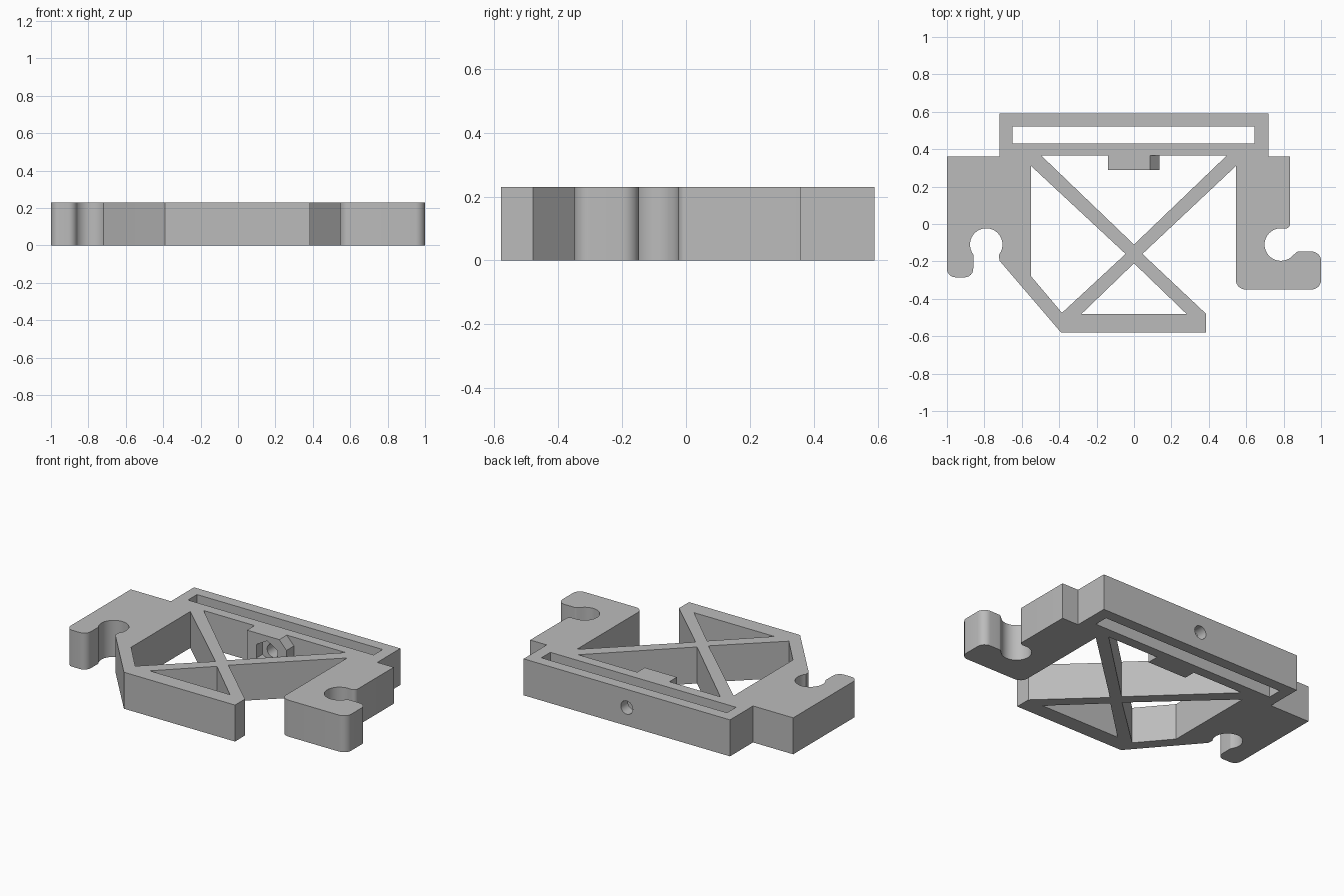
import bpy, bmesh
from math import sin, cos, pi, radians
from mathutils import Vector, Matrix

HEIGHT = 0.23

cube = bpy.data.objects.get("Cube")
if cube:
    bpy.data.objects.remove(cube, do_unlink=True)

grey = bpy.data.materials.new("plain grey")
grey.use_nodes = True
grey.diffuse_color = (0.5, 0.5, 0.5, 1)
grey.node_tree.nodes["Principled BSDF"].inputs["Base Color"].default_value = (0.5, 0.5, 0.5, 1)


def arc(cx, cy, r, start, end, steps=24):
    """Points on a circular arc, angles in degrees."""
    angles = [radians(start + (end - start) * i / steps) for i in range(steps + 1)]
    return [(cx + r * cos(a), cy + r * sin(a)) for a in angles]


def rounded(points, steps=6):
    """Replace each (x, y, radius) corner by a smooth fillet."""
    result = []
    for i, p in enumerate(points):
        c = Vector(p[:2])
        if len(p) == 2:
            result.append(c)
            continue
        to_prev = (Vector(points[i - 1][:2]) - c).normalized()
        to_next = (Vector(points[(i + 1) % len(points)][:2]) - c).normalized()
        half = to_prev.angle(to_next) / 2
        reach = p[2] / sin(half)
        centre = c + (to_prev + to_next).normalized() * reach
        a = c + to_prev * (reach * cos(half)) - centre
        b = c + to_next * (reach * cos(half)) - centre
        for s in range(steps + 1):
            result.append(centre + a.lerp(b, s / steps).normalized() * p[2])
    return result


def prism(name, points, low, high, matrix=Matrix()):
    """Extrude an outline from low to high along z, then place it."""
    bm = bmesh.new()
    face = bm.faces.new([bm.verts.new((p[0], p[1], low)) for p in points])
    top = bmesh.ops.extrude_face_region(bm, geom=[face])["geom"]
    bmesh.ops.translate(bm, vec=(0, 0, high - low),
                        verts=[v for v in top if isinstance(v, bmesh.types.BMVert)])
    bm.transform(matrix)
    bmesh.ops.recalc_face_normals(bm, faces=bm.faces)
    mesh = bpy.data.meshes.new(name)
    bm.to_mesh(mesh)
    bm.free()
    obj = bpy.data.objects.new(name, mesh)
    obj.data.materials.append(grey)
    bpy.context.collection.objects.link(obj)
    return obj


def combine(target, tool, operation):
    """Apply a boolean and discard the tool object."""
    bpy.context.view_layer.objects.active = target
    mod = target.modifiers.new(operation, 'BOOLEAN')
    mod.operation, mod.solver, mod.object = operation, 'EXACT', tool
    bpy.ops.object.modifier_apply(modifier=mod.name)
    bpy.data.objects.remove(tool, do_unlink=True)


# Outer outline with both hooks
outline = [(-1, 0.36), (-0.72, 0.36), (-0.72, 0.59), (0.72, 0.59), (0.72, 0.36), (0.835, 0.36),
           (0.835, -0.025, 0.025)]
outline += arc(0.785, -0.11, 0.087, 90, 308)
outline += [(0.873, -0.147, 0.02), (1, -0.147, 0.05), (1, -0.35, 0.05), (0.545, -0.35, 0.05),
            (0.545, 0.31), (0.045, -0.16), (0.385, -0.48), (0.385, -0.58), (-0.39, -0.58),
            (-0.72, -0.195, 0.02)]
outline += arc(-0.79, -0.11, 0.087, -38, 218)
outline += [(-0.86, -0.285, 0.045), (-1, -0.285, 0.045)]
bracket = prism("bracket", rounded(outline), 0, HEIGHT)

# Openings between the cross braces, and the long rear slot
openings = [
    [(-0.55, 0.31), (-0.55, -0.28), (-0.385, -0.475), (-0.045, -0.16)],
    [(-0.495, 0.365), (0.495, 0.365), (0, -0.11)],
    [(-0.28, -0.48), (0.28, -0.48), (0, -0.21)],
    [(-0.65, 0.43), (0.645, 0.43), (0.645, 0.52), (-0.65, 0.52)],
]
for points in openings:
    combine(bracket, prism("opening_cutter", points, -0.1, HEIGHT + 0.1), 'DIFFERENCE')

# Nut holder on the inner wall, drawn in x and z and extruded along y
upright = Matrix(((1, 0, 0, 0), (0, 0, 1, 0), (0, 1, 0, 0), (0, 0, 0, 1)))
holder = [(-0.14, 0), (0.135, 0), (0.135, 0.175), (0.085, HEIGHT), (-0.14, HEIGHT)]
combine(bracket, prism("nut_holder", holder, 0.29, 0.4, upright), 'UNION')

# Hexagonal nut recess and the screw hole through both walls
mid = HEIGHT / 2
combine(bracket, prism("nut_cutter", arc(0, mid, 0.085, 30, 330, 5), 0.2, 0.35, upright), 'DIFFERENCE')
combine(bracket, prism("screw_cutter", arc(0, mid, 0.042, 0, 345, 23), 0.25, 0.7, upright), 'DIFFERENCE')

# Smooth the rounded walls, keep edges crisp
bpy.ops.object.select_all(action='DESELECT')
bracket.select_set(True)
bpy.context.view_layer.objects.active = bracket
bpy.ops.object.shade_smooth_by_angle(angle=radians(30))
